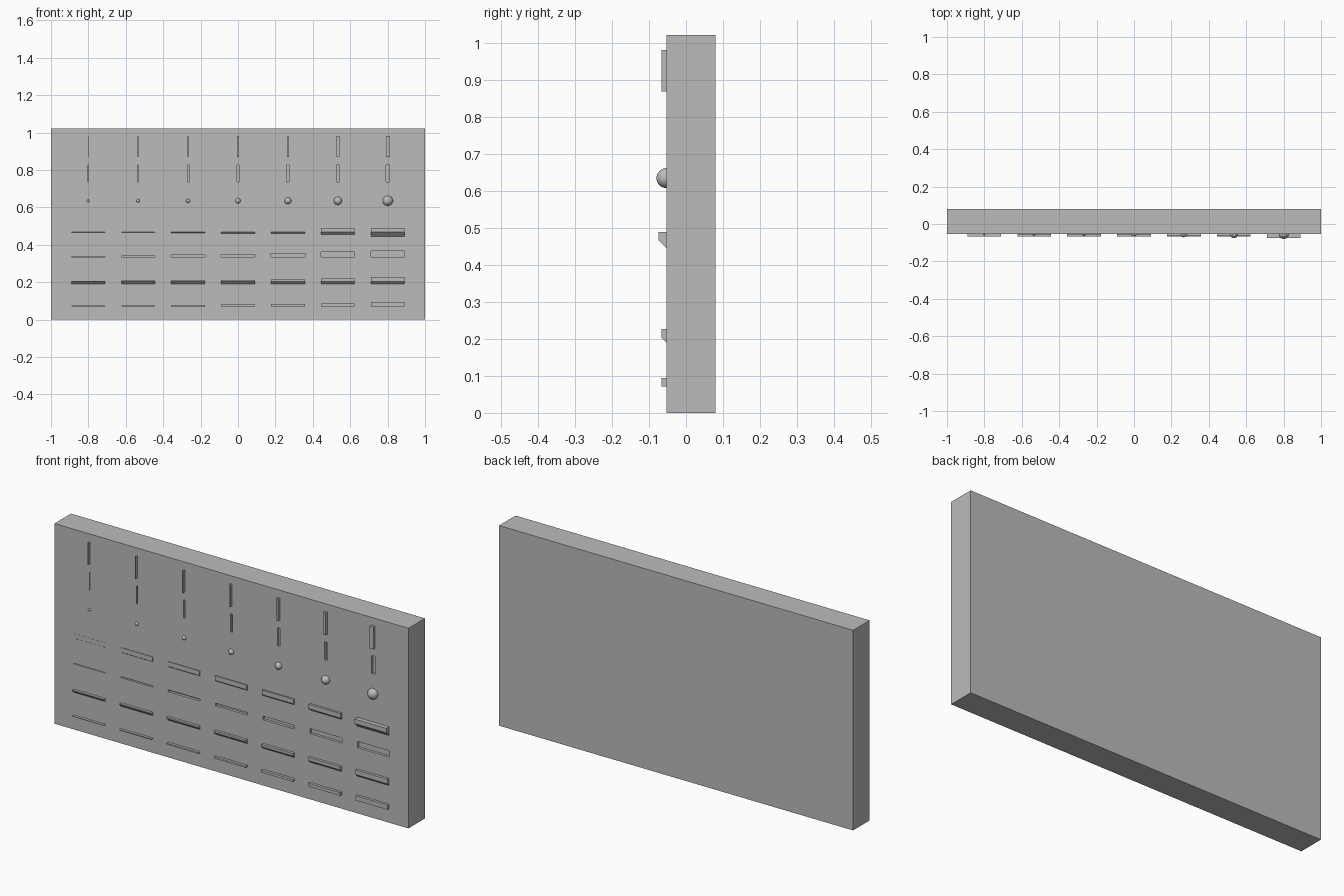
import bpy
from mathutils import Vector

if "Cube" in bpy.data.objects:
    bpy.data.objects.remove(bpy.data.objects["Cube"])

grey = bpy.data.materials.new("plain_grey")
grey.use_nodes = True
grey.diffuse_color = (0.5, 0.5, 0.5, 1)
grey.node_tree.nodes["Principled BSDF"].inputs["Base Color"].default_value = (0.5, 0.5, 0.5, 1)

FACE = -0.053      # front surface of the panel
BACK = 0.08
RELIEF = 0.0133    # usual relief and groove depth
BAR = 0.18         # length of the horizontal bars
columns = [(i - 3) * 0.267 for i in range(7)]


def prism(name, profile, x, length):
    """Extrude a (y, z) profile along x, centred on x."""
    n = len(profile)
    verts = [(x + s * length / 2, y, z) for s in (-1, 1) for y, z in profile]
    faces = [tuple(range(n)), tuple(reversed(range(n, 2 * n)))]
    faces += [(i, i + n, (i + 1) % n + n, (i + 1) % n) for i in range(n)]
    mesh = bpy.data.meshes.new(name)
    mesh.from_pydata(verts, [], faces)
    mesh.validate()
    ob = bpy.data.objects.new(name, mesh)
    bpy.context.collection.objects.link(ob)
    mesh.materials.append(grey)
    # make the normals point outwards
    bpy.ops.object.select_all(action='DESELECT')
    bpy.context.view_layer.objects.active = ob
    ob.select_set(True)
    bpy.ops.object.mode_set(mode='EDIT')
    bpy.ops.mesh.select_all(action='SELECT')
    bpy.ops.mesh.normals_make_consistent(inside=False)
    bpy.ops.object.mode_set(mode='OBJECT')
    return ob


def box(name, x, width, y0, y1, z0, z1):
    return prism(name, [(y0, z0), (y1, z0), (y1, z1), (y0, z1)], x, width)


def ledge(name, x, depth, z_corner, height):
    """Bar whose underside slopes back to the panel at 45 degrees."""
    front = FACE - depth
    return prism(name, [(FACE, z_corner - depth), (front, z_corner),
                        (front, z_corner + height), (FACE, z_corner + height)], x, BAR)


# main panel
panel = box("panel", 0, 2, FACE, BACK, 0, 1.022)

# feature sizes, growing from left to right
rib_widths = [.003, .005, .007, .009, .012, .016, .021]
slot_widths = [.004, .006, .008, .011, .013, .015, .019]
ball_radii = [.007, .009, .011, .014, .018, .022, .027]
ledge_depths = [.0008, .0027, .004, .0055, .008, .011, .022]
groove_heights = [.003, .006, .010, .013, .019, .026, .032]
bar_heights = [.003, .005, .007, .009, .012, .016, .024]

cutters = []
for i, x in enumerate(columns):
    tag = f"_{i + 1}"
    box("upright_rib" + tag, x, rib_widths[i], FACE - RELIEF, FACE + .005, .869, .982)
    cutters.append(box("slot_cutter" + tag, x, slot_widths[i],
                       FACE - .02, FACE + RELIEF, .735, .827))
    cutters.append(box("groove_cutter" + tag, x, BAR,
                       FACE - .02, FACE + RELIEF, .335, .335 + groove_heights[i]))

    # round studs, half sunk in the panel
    bpy.ops.mesh.primitive_uv_sphere_add(segments=32, ring_count=16,
                                         radius=ball_radii[i], location=(x, FACE, .635))
    stud = bpy.context.object
    stud.name = "round_stud" + tag
    stud.data.materials.append(grey)
    bpy.ops.object.shade_smooth()

    ledge("deep_ledge" + tag, x, ledge_depths[i], .467, .023)
    ledge("thin_ledge" + tag, x, RELIEF, .203, bar_heights[i])
    box("flat_bar" + tag, x, BAR, FACE - RELIEF, FACE + .005, .071, .071 + bar_heights[i])

# cut the slots and grooves into the panel
bpy.ops.object.select_all(action='DESELECT')
for cutter in cutters:
    cutter.select_set(True)
bpy.context.view_layer.objects.active = cutters[0]
bpy.ops.object.join()
cutter = bpy.context.object
cutter.hide_render = True
mod = panel.modifiers.new("recesses", 'BOOLEAN')
mod.operation = 'DIFFERENCE'
mod.solver = 'EXACT'
mod.object = cutter
bpy.context.view_layer.objects.active = panel
bpy.ops.object.modifier_apply(modifier=mod.name)
bpy.data.objects.remove(cutter)
